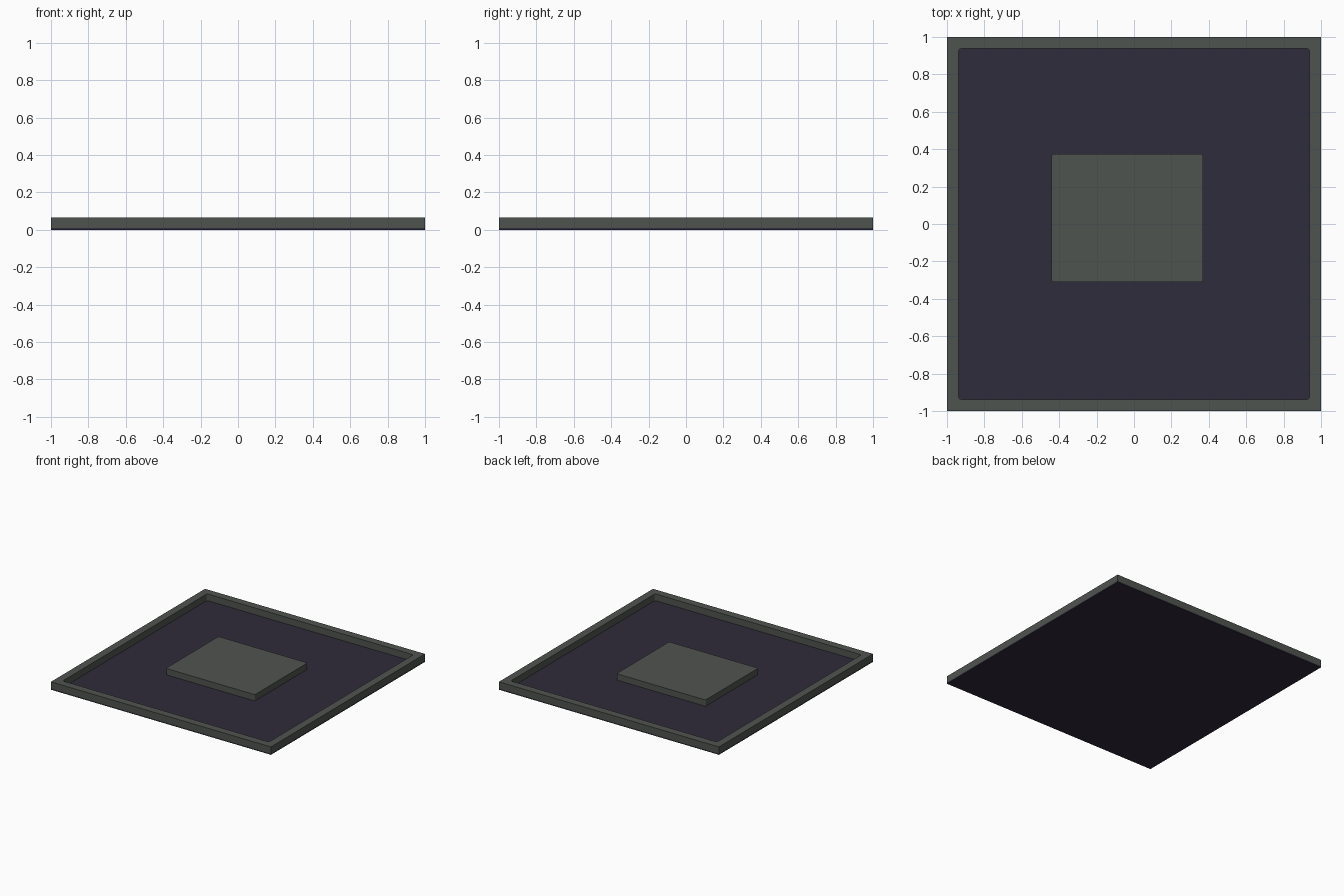
import bpy
import bmesh
import math

cube = bpy.data.objects.get("Cube")
if cube:
    bpy.data.objects.remove(cube, do_unlink=True)

PLATE_TOP, RIM_TOP = 0.01, 0.065
RIM_INNER = 0.937


def material(name, color):
    mat = bpy.data.materials.new(name)
    mat.use_nodes = True
    mat.diffuse_color = color
    mat.node_tree.nodes["Principled BSDF"].inputs["Base Color"].default_value = color
    return mat


grey = material("grey green", (0.078, 0.087, 0.078, 1))
navy = material("dark navy", (0.028, 0.025, 0.043, 1))


def corner_arcs(x0, x1, y0, y1, radius, steps=4):
    """Four lists of points, one per rounded corner, counter-clockwise."""
    centres = [(x1 - radius, y1 - radius), (x0 + radius, y1 - radius),
               (x0 + radius, y0 + radius), (x1 - radius, y0 + radius)]
    arcs = []
    for k, (cx, cy) in enumerate(centres):
        angles = [math.pi / 2 * (k + i / steps) for i in range(steps + 1)]
        arcs.append([(cx + radius * math.cos(a), cy + radius * math.sin(a)) for a in angles])
    return arcs


def extrude_part(name, bm, height, mat):
    """Extrude the flat faces upward and make an object of them."""
    result = bmesh.ops.extrude_face_region(bm, geom=bm.faces[:], use_keep_orig=True)
    verts = [g for g in result["geom"] if isinstance(g, bmesh.types.BMVert)]
    bmesh.ops.translate(bm, verts=verts, vec=(0, 0, height))
    bmesh.ops.recalc_face_normals(bm, faces=bm.faces[:])
    mesh = bpy.data.meshes.new(name)
    bm.to_mesh(mesh)
    bm.free()
    mesh.materials.append(mat)
    obj = bpy.data.objects.new(name, mesh)
    bpy.context.collection.objects.link(obj)
    return obj


# Thin base plate
bm = bmesh.new()
bm.faces.new([bm.verts.new((x, y, 0)) for x, y in ((-1, -1), (1, -1), (1, 1), (-1, 1))])
extrude_part("base_plate", bm, PLATE_TOP, navy)

# Raised rim with slightly rounded inner corners
bm = bmesh.new()
outer = [bm.verts.new((x, y, PLATE_TOP)) for x, y in ((1, 1), (-1, 1), (-1, -1), (1, -1))]
inner = [[bm.verts.new((x, y, PLATE_TOP)) for x, y in arc]
         for arc in corner_arcs(-RIM_INNER, RIM_INNER, -RIM_INNER, RIM_INNER, 0.012)]
for k in range(4):
    n = (k + 1) % 4
    for a, b in zip(inner[k], inner[k][1:]):
        bm.faces.new((outer[k], b, a))
    bm.faces.new((outer[k], outer[n], inner[n][0], inner[k][-1]))
extrude_part("rim", bm, RIM_TOP - PLATE_TOP, grey)

# Off-centre raised block
bm = bmesh.new()
arcs = corner_arcs(-0.44, 0.37, -0.31, 0.375, 0.01)
bm.faces.new([bm.verts.new((x, y, PLATE_TOP)) for arc in arcs for x, y in arc])
extrude_part("raised_block", bm, 0.052, grey)
